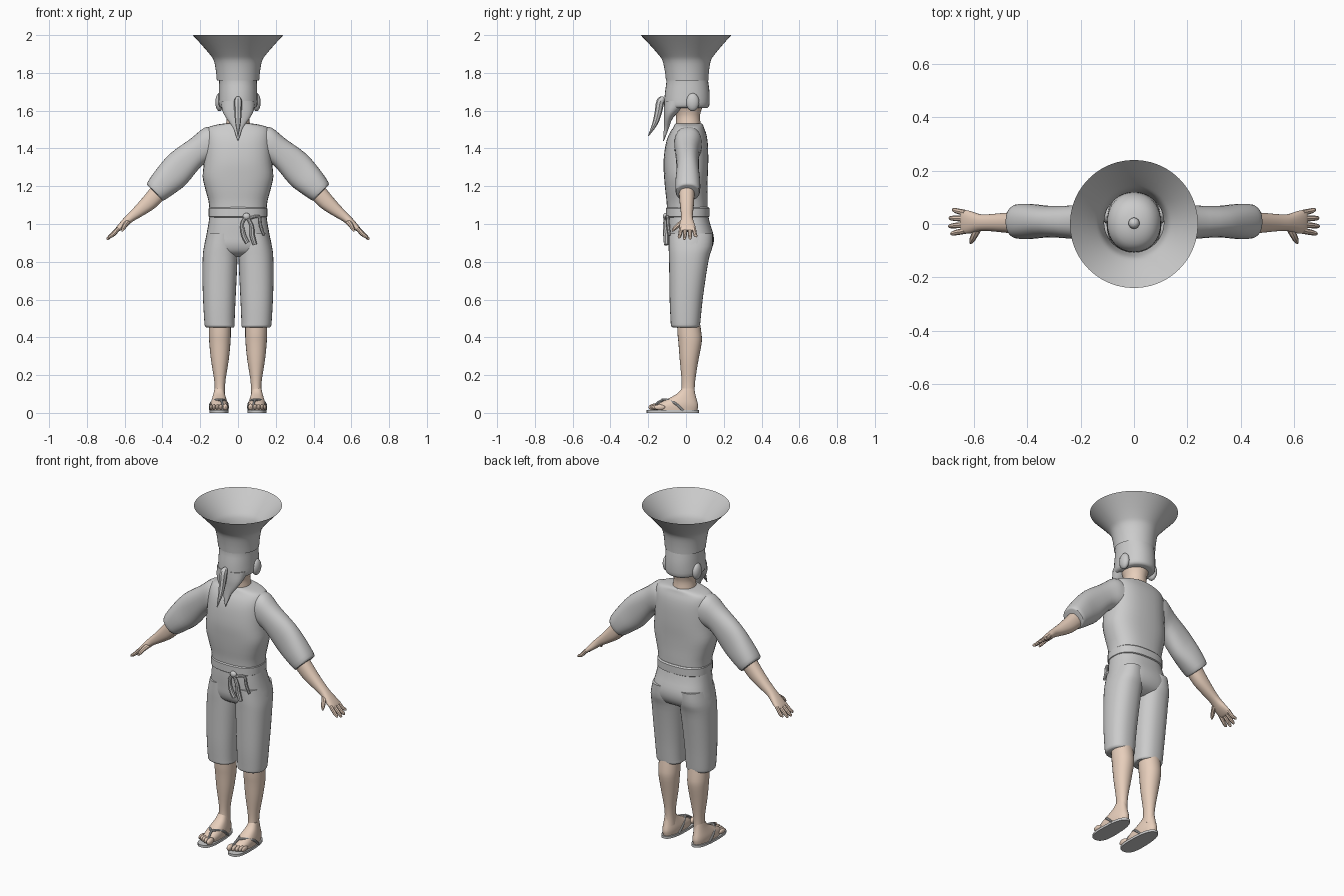
import bpy, bmesh, math
from mathutils import Vector


def material(name, rgb):
    m = bpy.data.materials.new(name)
    m.diffuse_color = (*rgb, 1)
    return m


GREY = material("grey cloth", (0.60, 0.60, 0.60))
SKIN = material("skin", (0.80, 0.62, 0.50))


def finish(ob, mat, mirror):
    ob.data.materials.clear()
    ob.data.materials.append(mat)
    bpy.ops.object.select_all(action='DESELECT')
    ob.select_set(True)
    bpy.context.view_layer.objects.active = ob
    bpy.ops.object.shade_smooth_by_angle(angle=math.radians(42))
    if mirror:
        ob.modifiers.new("mirror", 'MIRROR')
    return ob


def smooth_keys(keys, steps):
    """Catmull-Rom interpolation between key rings."""
    out = []
    for i in range(len(keys) - 1):
        a, b, c, d = (keys[min(max(j, 0), len(keys) - 1)] for j in range(i - 1, i + 3))
        for s in range(steps):
            t = s / steps
            out.append([0.5 * (2 * q + (r - p) * t + (2 * p - 5 * q + 4 * r - w) * t * t
                               + (3 * q - p - 3 * r + w) * t ** 3)
                        for p, q, r, w in zip(a, b, c, d)])
    return out + [keys[-1]]


def loft(name, mat, keys, p=2.3, steps=3, n=32, caps=True, mirror=False, taper=0.0):
    """Each key is (x1, z1, x2, z2, y1, y2): two opposite rim points and a depth range."""
    bm = bmesh.new()
    rings = []
    for x1, z1, x2, z2, y1, y2 in smooth_keys(keys, steps):
        c = Vector(((x1 + x2) / 2, (y1 + y2) / 2, (z1 + z2) / 2))
        u = Vector(((x2 - x1) / 2, 0, (z2 - z1) / 2))
        v = Vector((0, (y2 - y1) / 2, 0))
        ring = []
        for k in range(n):
            a = 2 * math.pi * k / n
            co, si = math.cos(a), math.sin(a)
            cu = math.copysign(abs(co) ** (2 / p), co) * (1 - taper * si)
            sv = math.copysign(abs(si) ** (2 / p), si)
            ring.append(bm.verts.new(c + u * cu + v * sv))
        rings.append(ring)
    for r, s in zip(rings, rings[1:]):
        for k in range(n):
            bm.faces.new((r[k], r[(k + 1) % n], s[(k + 1) % n], s[k]))
    if caps:
        bm.faces.new(rings[0][::-1])
        bm.faces.new(rings[-1])
    bmesh.ops.recalc_face_normals(bm, faces=bm.faces)
    me = bpy.data.meshes.new(name)
    bm.to_mesh(me)
    bm.free()
    ob = bpy.data.objects.new(name, me)
    bpy.context.collection.objects.link(ob)
    return finish(ob, mat, mirror)


def stack(name, mat, rows, cx=0.0, **kw):
    """Upright loft from rows (z, half width, y1, y2)."""
    return loft(name, mat, [(cx - w, z, cx + w, z, a, b) for z, w, a, b in rows], **kw)


def tube(name, mat, pts, mirror=False):
    """Tapered tube through points (x, y, z, radius)."""
    cu = bpy.data.curves.new(name, 'CURVE')
    cu.dimensions = '3D'
    cu.bevel_depth, cu.bevel_resolution, cu.use_fill_caps = 1.0, 2, True
    sp = cu.splines.new('POLY')
    rows = smooth_keys(pts, 3)
    sp.points.add(len(rows) - 1)
    for q, (x, y, z, r) in zip(sp.points, rows):
        q.co, q.radius = (x, y, z, 1), r
    ob = bpy.data.objects.new(name, cu)
    bpy.context.collection.objects.link(ob)
    bpy.ops.object.select_all(action='DESELECT')
    ob.select_set(True)
    bpy.context.view_layer.objects.active = ob
    bpy.ops.object.convert(target='MESH')
    return finish(bpy.context.object, mat, mirror)


def ball(name, mat, loc, size, mirror=False):
    me = bpy.data.meshes.new(name)
    bm = bmesh.new()
    bmesh.ops.create_uvsphere(bm, u_segments=16, v_segments=10, radius=1)
    for v in bm.verts:
        v.co = Vector(loc) + v.co * Vector(size)
    bm.to_mesh(me)
    bm.free()
    ob = bpy.data.objects.new(name, me)
    bpy.context.collection.objects.link(ob)
    return finish(ob, mat, mirror)


# Flared open hat
hat = [(1.76, 0.112), (1.81, 0.117), (1.865, 0.128), (1.90, 0.151), (1.95, 0.194), (2.0, 0.24)]
stack("hat", GREY, [(z, r, 0.006 * (2 - z) / 0.24 - r, 0.006 * (2 - z) / 0.24 + r) for z, r in hat],
      p=2, n=48, caps=False)

# Masked head with crown, pointed beard, ears and long nose
stack("hooded_head", GREY, [
    (1.615, 0.088, -0.115, 0.112), (1.63, 0.102, -0.116, 0.124), (1.69, 0.102, -0.112, 0.125),
    (1.75, 0.100, -0.104, 0.118), (1.79, 0.099, -0.104, 0.110), (1.825, 0.080, -0.085, 0.088),
    (1.845, 0.05, -0.05, 0.055), (1.853, 0.01, -0.01, 0.012)], p=2.15)
ball("topknot", GREY, (0, 0.003, 1.865), (0.021, 0.021, 0.022))
stack("beard", GREY, [
    (1.65, 0.092, -0.115, 0.03), (1.60, 0.083, -0.117, -0.03), (1.56, 0.062, -0.116, -0.07),
    (1.51, 0.027, -0.117, -0.09), (1.47, 0.012, -0.119, -0.105), (1.44, 0.002, -0.121, -0.117)], n=24)
ball("ear", GREY, (0.098, 0.035, 1.645), (0.022, 0.035, 0.048), mirror=True)
tube("long_nose", GREY, [
    (0, -0.115, 1.665, 0.012), (0, -0.135, 1.65, 0.021), (0, -0.147, 1.59, 0.019),
    (0, -0.165, 1.53, 0.014), (0, -0.20, 1.465, 0.002)])
stack("neck", SKIN, [(1.49, 0.07, -0.055, 0.085), (1.54, 0.062, -0.052, 0.076),
                     (1.58, 0.06, -0.055, 0.075), (1.63, 0.075, -0.08, 0.09)], p=2)

# Shirt body and sleeves
stack("shirt", GREY, [
    (1.06, 0.150, -0.100, 0.115), (1.12, 0.156, -0.103, 0.115), (1.18, 0.172, -0.110, 0.114),
    (1.25, 0.187, -0.116, 0.115), (1.33, 0.180, -0.119, 0.118), (1.42, 0.176, -0.108, 0.116),
    (1.475, 0.174, -0.090, 0.108), (1.51, 0.160, -0.068, 0.095), (1.525, 0.115, -0.060, 0.09),
    (1.532, 0.072, -0.054, 0.084)], p=2.5)
loft("sleeve", GREY, [
    (0.13, 1.51, 0.13, 1.33, -0.06, 0.085), (0.178, 1.510, 0.16, 1.325, -0.062, 0.082),
    (0.25, 1.452, 0.200, 1.30, -0.056, 0.07), (0.36, 1.372, 0.275, 1.21, -0.05, 0.068),
    (0.435, 1.285, 0.335, 1.163, -0.056, 0.075), (0.478, 1.222, 0.387, 1.128, -0.055, 0.074),
    (0.478, 1.205, 0.398, 1.125, -0.045, 0.062)], mirror=True)

# Forearm, palm, fingers and thumb
loft("arm", SKIN, [
    (0.44, 1.22, 0.375, 1.15, -0.038, 0.046), (0.50, 1.145, 0.437, 1.087, -0.034, 0.043),
    (0.55, 1.088, 0.502, 1.045, -0.028, 0.038), (0.592, 1.045, 0.556, 1.014, -0.026, 0.036),
    (0.628, 1.004, 0.597, 0.982, -0.035, 0.048), (0.648, 0.978, 0.628, 0.962, -0.036, 0.053),
    (0.652, 0.968, 0.640, 0.958, -0.032, 0.049)], n=24, mirror=True)
for i, (y, tip, dx) in enumerate([(-0.026, -0.036, -0.006), (-0.003, -0.008, 0.002),
                                  (0.020, 0.022, 0.0), (0.042, 0.053, -0.012)]):
    tube(f"finger_{i + 1}", SKIN, [
        (0.632, y, 0.977, 0.011), (0.665 + dx / 2, (y + tip) / 2, 0.945, 0.0105),
        (0.687 + dx, tip, 0.925 - dx, 0.008), (0.692 + dx, tip, 0.919 - dx, 0.003)], mirror=True)
tube("thumb", SKIN, [(0.583, -0.01, 1.012, 0.016), (0.597, -0.04, 0.995, 0.013),
                     (0.608, -0.062, 0.975, 0.010), (0.613, -0.072, 0.962, 0.004)], mirror=True)

# Sash with knot and hanging ends
stack("sash", GREY, [(1.035, 0.148, -0.10, 0.118), (1.04, 0.155, -0.107, 0.125),
                     (1.083, 0.155, -0.107, 0.125), (1.09, 0.148, -0.10, 0.118)], p=2.5, steps=1)
ball("sash_knot", GREY, (0.045, -0.108, 1.04), (0.02, 0.014, 0.018))
for i, pts in enumerate([
    [(0.04, -0.108, 1.035, 0.008), (0.022, -0.112, 1.0, 0.010), (0.03, -0.108, 0.94, 0.013),
     (0.05, -0.106, 0.90, 0.012)],
    [(0.05, -0.108, 1.035, 0.008), (0.072, -0.112, 0.99, 0.011), (0.075, -0.106, 0.94, 0.014),
     (0.09, -0.105, 0.89, 0.012)],
    [(0.06, -0.108, 1.03, 0.008), (0.11, -0.098, 1.04, 0.008), (0.12, -0.094, 0.99, 0.009),
     (0.138, -0.088, 0.94, 0.007)]]):
    tube(f"sash_end_{i + 1}", GREY, pts)

# Knee-length trousers
stack("trouser_seat", GREY, [
    (1.05, 0.150, -0.098, 0.116), (1.0, 0.157, -0.099, 0.128), (0.94, 0.168, -0.097, 0.146),
    (0.89, 0.178, -0.094, 0.144), (0.85, 0.178, -0.075, 0.12), (0.825, 0.13, -0.03, 0.07)], p=2.5)
loft("trouser_leg", GREY, [
    (0.015, 0.95, 0.163, 0.95, -0.092, 0.142), (0.006, 0.88, 0.180, 0.88, -0.092, 0.14),
    (0.003, 0.82, 0.187, 0.82, -0.090, 0.122), (0.008, 0.70, 0.188, 0.70, -0.088, 0.102),
    (0.014, 0.58, 0.184, 0.58, -0.086, 0.086), (0.018, 0.48, 0.178, 0.48, -0.081, 0.076),
    (0.018, 0.46, 0.175, 0.46, -0.079, 0.073), (0.024, 0.452, 0.168, 0.452, -0.07, 0.066)],
    mirror=True)

# Shins, feet and toes
stack("shin", SKIN, [
    (0.50, 0.058, -0.048, 0.07), (0.42, 0.058, -0.045, 0.082), (0.37, 0.056, -0.04, 0.083),
    (0.28, 0.047, -0.033, 0.066), (0.18, 0.031, -0.024, 0.05), (0.12, 0.027, -0.024, 0.046),
    (0.07, 0.03, -0.035, 0.05)], cx=0.096, n=24, p=2.1, mirror=True)
stack("foot", SKIN, [
    (0.012, 0.043, -0.165, 0.060), (0.035, 0.045, -0.163, 0.064), (0.055, 0.043, -0.135, 0.061),
    (0.08, 0.036, -0.085, 0.054), (0.105, 0.029, -0.043, 0.048), (0.13, 0.024, -0.022, 0.044)],
    cx=0.1, n=28, taper=0.14, mirror=True)
for i, r in enumerate([0.014, 0.011, 0.0105, 0.010, 0.009]):
    x = (0.067, 0.091, 0.110, 0.127, 0.142)[i]
    ball(f"toe_{i + 1}", SKIN, (x, -0.168 + 0.007 * i, 0.03), (r, 0.030, r + 0.005), mirror=True)

# Sandals: sole and thong straps
stack("sandal_sole", GREY, [(0.0, 0.05, -0.208, 0.068), (0.014, 0.05, -0.208, 0.068)],
      cx=0.1, steps=1, p=2.6, taper=0.12, mirror=True)
tube("sandal_thong", GREY, [(0.08, -0.165, 0.015, 0.005), (0.083, -0.155, 0.05, 0.006),
                            (0.090, -0.12, 0.07, 0.007)], mirror=True)
for side, s, x in (("inner", -1, 0.052), ("outer", 1, 0.150)):
    tube(f"sandal_strap_{side}", GREY, [
        (0.090, -0.125, 0.07, 0.007), (0.098 + s * 0.026, -0.09, 0.066, 0.007),
        (x - s * 0.004, -0.05, 0.045, 0.007), (x - s * 0.004, -0.015, 0.012, 0.006)], mirror=True)
